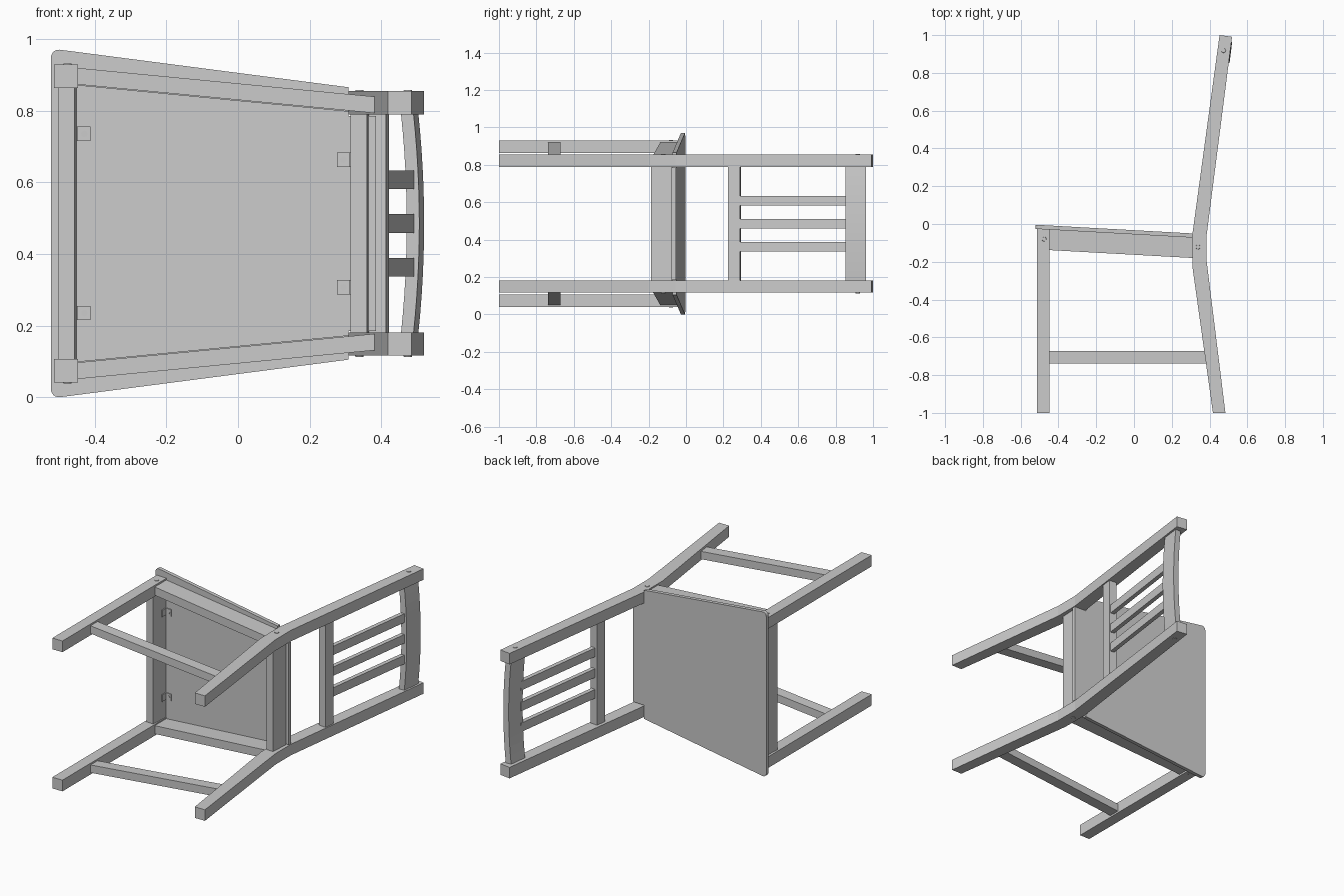
import bpy, bmesh, math

if "Cube" in bpy.data.objects:
    bpy.data.objects.remove(bpy.data.objects["Cube"])

WIDTH = 0.97            # the chair lies on its side, its width runs along z
MID = WIDTH / 2
SLOPE = 0.0555          # fall of the seat towards the back
LEAN = 0.136            # lean of the backrest


def material(name, value):
    m = bpy.data.materials.new(name)
    m.use_nodes = True
    colour = (value, value, value, 1)
    m.diffuse_color = colour
    m.node_tree.nodes["Principled BSDF"].inputs["Base Color"].default_value = colour
    return m


GREY = material("plain grey", 0.6)


def loft(name, first, second):
    """Solid between two matching rings of points."""
    bm = bmesh.new()
    a = [bm.verts.new(p) for p in first]
    b = [bm.verts.new(p) for p in second]
    bm.faces.new(a)
    bm.faces.new(b)
    n = len(a)
    for i in range(n):
        j = (i + 1) % n
        bm.faces.new((a[i], a[j], b[j], b[i]))
    bmesh.ops.recalc_face_normals(bm, faces=bm.faces)
    mesh = bpy.data.meshes.new(name)
    bm.to_mesh(mesh)
    bm.free()
    mesh.materials.append(GREY)
    ob = bpy.data.objects.new(name, mesh)
    bpy.context.collection.objects.link(ob)
    return ob


def bar(name, profile, low, high):
    """Side profile (x, y) swept across the width; low and high may depend on x."""
    lo = low if callable(low) else lambda x: low
    hi = high if callable(high) else lambda x: high
    return loft(name, [(x, y, lo(x)) for x, y in profile],
                [(x, y, hi(x)) for x, y in profile])


def pair(name, profile, low, high):
    lo = low if callable(low) else lambda x: low
    hi = high if callable(high) else lambda x: high
    bar("left_" + name, profile, lo, hi)
    bar("right_" + name, profile, lambda x: WIDTH - hi(x), lambda x: WIDTH - lo(x))


def slanted(x, y, thick, height, lean):
    """Leaning quad from its lower front corner."""
    s = height * lean
    return [(x, y), (x + thick, y - thick * lean),
            (x + thick + s, y + height - thick * lean), (x + s, y + height)]


def seat_top(x):
    return -0.004 - SLOPE * (x + 0.52)


def seat_under(x):
    return seat_top(x) - 0.022


# Seat board: tapered, rounded front corners, notched around the rear legs
half = [(0.385, 0.30), (0.309, 0.30), (0.309, 0.38)]
radius = 0.022
for i in range(7):
    t = math.radians(83 + 97 * i / 6)
    half.append((-0.522 + radius + radius * math.cos(t),
                 MID - radius + radius * math.sin(t)))
outline = half + [(x, -z) for x, z in reversed(half)]
loft("seat", [(x, seat_top(x), MID + z) for x, z in outline],
     [(x, seat_under(x), MID + z) for x, z in outline])

# Legs
pair("front_leg", [(-0.513, -1), (-0.447, -1), (-0.447, seat_under(-0.447)),
                   (-0.513, seat_under(-0.513))], 0.863, 0.929)
pair("rear_leg", [(0.418, -1), (0.484, -1), (0.385, -0.2), (0.385, -0.055),
                  (0.519, 0.991), (0.453, 1), (0.309, -0.055), (0.309, -0.225)],
     0.789, 0.854)


# Side aprons and stretchers follow the taper of the seat
def inner(x):
    return 0.873 - 0.0967 * (x + 0.447)


def outer(x):
    return inner(x) + 0.046


pair("side_apron", [(-0.45, -0.138), (0.33, -0.181), (0.33, seat_under(0.33)),
                    (-0.45, seat_under(-0.45))], lambda x: inner(x) - 0.003, outer)
pair("side_stretcher", [(-0.45, -0.738), (0.4, -0.738), (0.39, -0.672),
                        (-0.45, -0.672)], inner, outer)

# Cross aprons
bar("front_apron", slanted(-0.502, -0.136, 0.045, 0.11, SLOPE), 0.1, 0.87)
bar("rear_apron", slanted(0.314, -0.184, 0.046, 0.112, SLOPE), 0.18, 0.79)

# Backrest: lower rail, slats and bowed top rail
bar("lower_back_rail", slanted(0.367, 0.231, 0.046, 0.064, LEAN), 0.18, 0.79)
for i, name in enumerate(("right", "middle", "left")):
    z = MID + 0.1225 * (i - 1)
    bar(name + "_back_slat", slanted(0.386, 0.27, 0.025, 0.6, LEAN),
        z - 0.026, z + 0.026)

steps = 12
front, back = [], []
for i in range(steps + 1):
    t = 2 * i / steps - 1
    bow = 0.016 * (1 - t * t)
    front.append((0.455 + bow, MID + 0.305 * t))
    back.append((0.490 + bow, MID + 0.305 * t))
arc = front + back[::-1]
loft("top_back_rail", [(x, 0.852, z) for x, z in arc],
     [(x + 0.0135, 0.963, z) for x, z in arc])


# Bolt heads on the outer faces of the legs
def ring(x, y, z, r, sides=12):
    return [(x + r * math.cos(math.tau * k / sides),
             y + r * math.sin(math.tau * k / sides), z) for k in range(sides)]


for name, x, y, z in (("front", -0.476, -0.08, 0.929), ("seat", 0.339, -0.122, 0.854),
                      ("top", 0.474, 0.918, 0.854)):
    for side, face, out in (("left", z, 0.003), ("right", WIDTH - z, -0.003)):
        loft(f"{side}_{name}_bolt", ring(x, y, face - out, 0.013),
             ring(x, y, face + out, 0.011))

# Angle brackets that fix the seat to the cross aprons
for label, wall, way, spread in (("front", -0.451, 1, 0.25), ("rear", 0.316, -1, 0.178)):
    for side, sign in (("left", 1), ("right", -1)):
        z = MID + sign * spread
        y = seat_under(wall)
        end = wall + way * 0.04
        profile = [(wall, y + 0.003), (end, seat_under(end) + 0.003),
                   (end, seat_under(end) - 0.005), (wall + way * 0.005, y - 0.005),
                   (wall + way * 0.005, y - 0.04), (wall, y - 0.04)]
        bar(f"{side}_{label}_bracket", profile, z - 0.02, z + 0.02)
        cx = wall + way * 0.022
        cy = seat_under(cx) - 0.004
        disc = ring(cx, z, 0, 0.009)
        loft(f"{side}_{label}_screw", [(a, cy, b) for a, b, _ in disc],
             [(a, cy - 0.003, b) for a, b, _ in disc])
